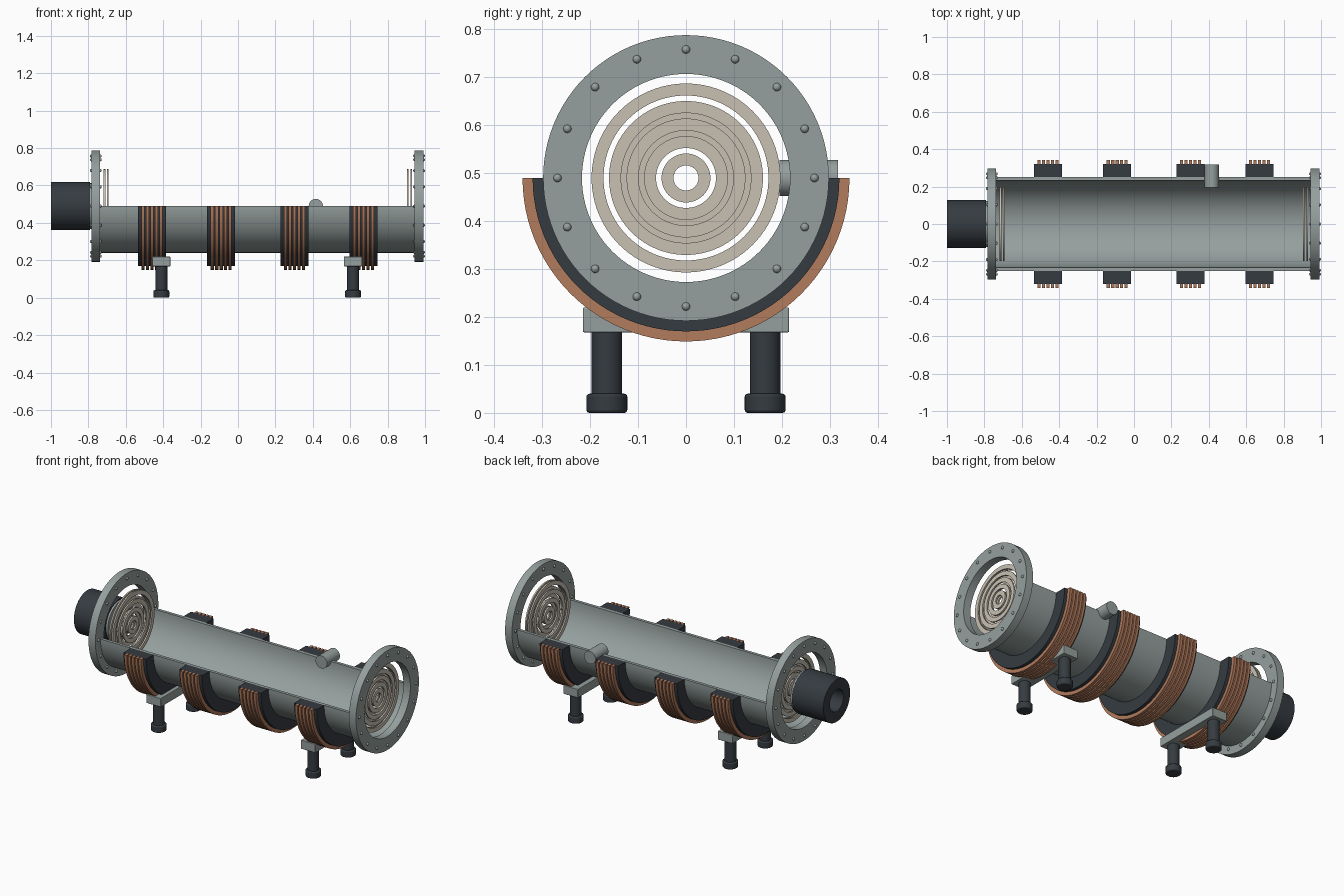
import bpy, bmesh, math
from mathutils import Matrix, Vector

AXIS_Z = 0.49

default = bpy.data.objects.get("Cube")
if default:
    bpy.data.objects.remove(default, do_unlink=True)


def material(name, rgb):
    m = bpy.data.materials.new(name)
    m.use_nodes = True
    m.diffuse_color = (*rgb, 1)
    bsdf = m.node_tree.nodes["Principled BSDF"]
    bsdf.inputs["Base Color"].default_value = (*rgb, 1)
    bsdf.inputs["Roughness"].default_value = 0.5
    return m


STEEL = material("steel grey", (0.30, 0.35, 0.34))
DARK = material("dark slate", (0.036, 0.044, 0.053))
COPPER = material("copper", (0.45, 0.20, 0.11))
TAN = material("pale tan", (0.58, 0.53, 0.45))


def finish(bm, name, mat, bevel=0):
    bmesh.ops.recalc_face_normals(bm, faces=bm.faces)
    mesh = bpy.data.meshes.new(name)
    bm.to_mesh(mesh)
    bm.free()
    mesh.shade_smooth()
    mesh.set_sharp_from_angle(angle=math.radians(35))
    mesh.materials.append(mat)
    ob = bpy.data.objects.new(name, mesh)
    bpy.context.collection.objects.link(ob)
    if bevel:
        mod = ob.modifiers.new("bevel", 'BEVEL')
        mod.width = bevel
        mod.segments = 3
        mod.limit_method = 'ANGLE'
    return ob


def add_ring(bm, x0, x1, r0, r1, half=False, segs=96):
    """Rectangular section swept around the tube axis; half keeps the lower side."""
    count = segs // 2 + 1 if half else segs
    loops = []
    for i in range(count):
        a = math.pi + 2 * math.pi * i / segs
        c, s = math.cos(a), math.sin(a)
        loops.append([bm.verts.new((x, r * c, AXIS_Z + r * s))
                      for x, r in ((x0, r0), (x1, r0), (x1, r1), (x0, r1))])
    for i in range(count - 1 if half else count):
        a, b = loops[i], loops[(i + 1) % count]
        for k in range(4):
            j = (k + 1) % 4
            bm.faces.new((a[k], a[j], b[j], b[k]))
    if half:
        bm.faces.new(loops[0])
        bm.faces.new(loops[-1])


def ring(name, mat, x0, x1, r0, r1, half=False, bevel=0):
    bm = bmesh.new()
    add_ring(bm, x0, x1, r0, r1, half)
    return finish(bm, name, mat, bevel)


def cylinder(name, mat, centre, radius, length, turn=None, bevel=0):
    bm = bmesh.new()
    m = Matrix.Translation(centre) @ (turn or Matrix())
    bmesh.ops.create_cone(bm, cap_ends=True, segments=48, radius1=radius,
                          radius2=radius, depth=length, matrix=m)
    return finish(bm, name, mat, bevel)


# Open half tube
ring("half_tube", STEEL, -0.74, 0.95, 0.232, 0.25, half=True)

# End flanges with a circle of bolts on both faces
for side, x0, x1 in (("right", -0.783, -0.737), ("left", 0.945, 0.991)):
    ring(side + "_flange", STEEL, x0, x1, 0.217, 0.298)
    bm = bmesh.new()
    for i in range(16):
        a = math.tau * i / 16
        for x in (x0, x1):
            place = Matrix.Translation((x, 0.268 * math.cos(a), AXIS_Z + 0.268 * math.sin(a)))
            bmesh.ops.create_uvsphere(bm, u_segments=16, v_segments=10, radius=0.0085,
                                      matrix=place)
    finish(bm, side + "_flange_bolts", STEEL)

# Concentric grid rings, two layers at each end
OUTER, INNER, WIDTH = 0.197, 0.026, 0.025
for side, layers in (("right", ((-0.714, 5), (-0.696, 4))),
                     ("left", ((0.926, 5), (0.908, 4)))):
    for x, n in layers:
        bm = bmesh.new()
        step = (OUTER - INNER - WIDTH) / (n - 1)
        for i in range(n):
            r = INNER + step * i
            add_ring(bm, x - 0.0045, x + 0.0045, r, r + WIDTH)
        finish(bm, f"{side}_grid_{n}_rings", TAN)

# Magnet coils: dark half spool with five copper bands
for i, x in enumerate((-0.46, -0.09, 0.302, 0.671), 1):
    ring(f"coil_spool_{i}", DARK, x - 0.075, x + 0.075, 0.25, 0.32, half=True)
    bm = bmesh.new()
    for k in range(-2, 3):
        c = x + 0.0238 * k
        add_ring(bm, c - 0.0085, c + 0.0085, 0.318, 0.341, half=True)
    finish(bm, f"coil_windings_{i}", COPPER)

# Hollow pump housing and its collar
ring("pump_housing", DARK, -1.0, -0.79, 0.064, 0.128, bevel=0.003)
ring("pump_collar", STEEL, -0.79, -0.778, 0.064, 0.122)

# Side port
cylinder("side_port", STEEL, (0.416, 0.256, AXIS_Z), 0.038, 0.122,
         Matrix.Rotation(math.pi / 2, 4, 'X'))

# Supports: cross bar, two legs and two feet each
for name, x in (("right", -0.41), ("left", 0.615)):
    bm = bmesh.new()
    bmesh.ops.create_cube(bm, size=1, matrix=Matrix.Translation((x, 0, 0.194))
                          @ Matrix.Diagonal((0.097, 0.43, 0.052, 1)))
    finish(bm, name + "_cross_bar", STEEL, 0.003)
    for end, y in (("front", -0.165), ("back", 0.165)):
        cylinder(f"{name}_{end}_leg", DARK, (x, y, 0.1), 0.032, 0.14)
        cylinder(f"{name}_{end}_foot", DARK, (x, y, 0.02), 0.0425, 0.04, bevel=0.006)
